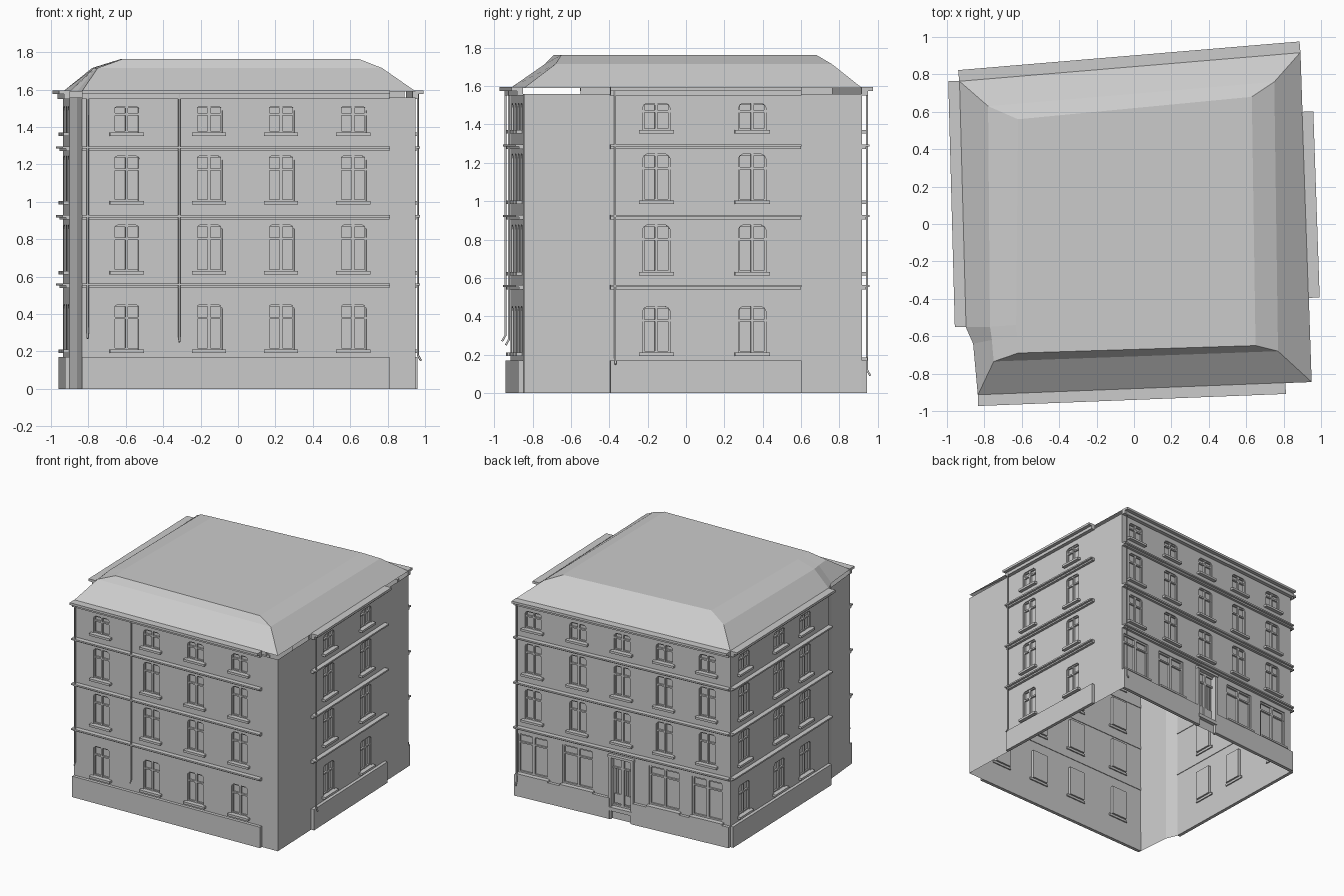
import bpy, bmesh
from mathutils import Vector

if "Cube" in bpy.data.objects:
    bpy.data.objects.remove(bpy.data.objects["Cube"])

parts = {}


def face(part, pts):
    bm = parts.setdefault(part, bmesh.new())
    bm.faces.new([bm.verts.new(p) for p in pts])


class Facade:
    """Wall plane: axis coordinate t (world x or y), height z, outward depth d."""
    def __init__(self, name, p0, p1, axis):
        self.name, self.axis = name, axis
        self.p0, self.p1 = Vector(p0), Vector(p1)
        self.u = (self.p1 - self.p0).normalized()
        self.n = Vector((self.u.y, -self.u.x))
        self.sign = 1 if self.u[axis] > 0 else -1

    def P(self, t, z, d=0.0):
        s = (t - self.p0[self.axis]) / self.u[self.axis]
        q = self.p0 + self.u * s + self.n * d
        return Vector((q.x, q.y, z))

    def prism(self, part, outline, d0, d1):
        # outline is listed counter-clockwise seen from outside
        n = len(outline)
        a = [self.P(t, z, d0) for t, z in outline]
        b = [self.P(t, z, d1) for t, z in outline]
        part = self.name + "_" + part
        face(part, b)
        face(part, a[::-1])
        for i in range(n):
            j = (i + 1) % n
            face(part, [a[i], a[j], b[j], b[i]])

    def box(self, part, t0, t1, z0, z1, d0, d1):
        if self.sign < 0:
            t0, t1 = max(t0, t1), min(t0, t1)
        self.prism(part, [(t0, z0), (t1, z0), (t1, z1), (t0, z1)], d0, d1)

    def wall(self, openings, top):
        ends = sorted((self.p0[self.axis], self.p1[self.axis]))
        ts = sorted(set(ends) | {v for o in openings for v in o[:2]})
        zs = sorted({0, top} | {v for o in openings for v in o[2:]})
        for a, b in zip(ts, ts[1:]):
            for z0, z1 in zip(zs, zs[1:]):
                m, k = (a + b) / 2, (z0 + z1) / 2
                if any(o[0] < m < o[1] and o[2] < k < o[3] for o in openings):
                    continue
                l, r = (a, b) if self.sign > 0 else (b, a)
                face(self.name + "_wall", [self.P(l, z0), self.P(r, z0), self.P(r, z1), self.P(l, z1)])
        # reveals around each opening
        for a, b, z0, z1 in openings:
            c = [(a, z0), (b, z0), (b, z1), (a, z1)]
            for i in range(4):
                (t, z), (s, y) = c[i], c[(i + 1) % 4]
                face(self.name + "_reveals", [self.P(t, z), self.P(s, y), self.P(s, y, -DEEP), self.P(t, z, -DEEP)])

    def window(self, o, transom=0.7, sill=True, clip=0.022, fr=0.009):
        a, b, z0, z1 = o
        m, zt = (a + b) / 2, z0 + (z1 - z0) * transom
        self.box("glass", a, b, z0, z1, -DEEP - 0.002, -DEEP + 0.001)
        f = "window_frames"
        self.box(f, a, a + fr, z0, z1, -DEEP, -0.008)
        self.box(f, b - fr, b, z0, z1, -DEEP, -0.008)
        self.box(f, a, b, z0, z0 + fr, -DEEP, -0.009)
        self.box(f, a, b, z1 - fr, z1, -DEEP, -0.009)
        self.box(f, m - fr * .8, m + fr * .8, z0, z1, -DEEP, -0.006)
        self.box(f, a, b, zt - 0.006, zt + 0.006, -DEEP, -0.007)
        if clip:  # softened top corners
            for t, k in ((a, 1), (b, -1)):
                tri = [(t, z1), (t, z1 - clip), (t + k * clip * .35, z1 - clip * .35), (t + k * clip, z1)]
                self.prism("lintel_corners", tri if k * self.sign > 0 else tri[::-1], -DEEP, 0)
        if sill:
            self.box("sills", a - 0.02, b + 0.02, z0 - 0.018, z0, -0.01, 0.028)

    def bands(self, t0, t1, gaps=()):
        for z in (0.54, 0.905, 1.272):  # string courses
            self.box("string_courses", t0, t1, z, z + 0.012, -0.005, 0.02)
            self.box("string_courses", t0, t1, z + 0.012, z + 0.024, -0.005, 0.038)
        self.box("cornice", t0, t1, 1.55, 1.575, -0.002, 0.03)
        self.box("cornice", t0, t1, 1.575, 1.594, -0.002, 0.058)
        cuts = [t0, *gaps, t1]
        for a, b in zip(cuts[::2], cuts[1::2]):
            self.box("plinth", a, b, 0, 0.17, -0.002, 0.025)

    def pipe(self, t, zlow):
        cu = bpy.data.curves.new(self.name + "_downpipe", 'CURVE')
        cu.dimensions, cu.bevel_depth, cu.bevel_resolution = '3D', 0.006, 1
        cu.use_fill_caps = True
        sp = cu.splines.new('POLY')
        pts = [(1.575, 0.028), (zlow + 0.03, 0.028), (zlow, 0.045)]
        sp.points.add(len(pts) - 1)
        for p, (z, d) in zip(sp.points, pts):
            p.co = (*self.P(t, z, d), 1)
        ob = bpy.data.objects.new(cu.name, cu)
        bpy.context.collection.objects.link(ob)


DEEP, TOP = 0.022, 1.558
ROWS = [(0.21, 0.45), (0.63, 0.875), (1.003, 1.245), (1.37, 1.51)]

# Footprint, counter-clockwise from the front left corner
FOOT = [(-0.835, -0.915), (0.95, -0.845), (0.89, 0.918), (-0.935, 0.765), (-0.90, -0.55), (-0.86, -0.64)]
front = Facade("front", FOOT[0], FOOT[1], 0)
right = Facade("right", FOOT[1], FOOT[2], 1)
back = Facade("back", FOOT[2], FOOT[3], 0)
left = Facade("left", FOOT[3], FOOT[4], 1)
corner_a = Facade("corner_bevel", FOOT[4], FOOT[5], 1)
corner_b = Facade("corner_return", FOOT[5], FOOT[0], 1)

# Plain window walls
for f, cols in ((front, (-0.595, -0.155, 0.23, 0.615)), (right, (-0.155, 0.345)), (left, (-0.235, 0.11, 0.58))):
    ops = [(c - 0.071, c + 0.071, a, b) for c in cols for a, b in ROWS]
    f.wall(ops, TOP)
    for o in ops:
        f.window(o)
corner_a.wall([], TOP)
corner_b.wall([], TOP)

# Back wall: shop windows and a central door under three window rows
cols = (-0.74, -0.375, -0.015, 0.36, 0.74)
upper = [(c - 0.071, c + 0.071, a, b) for c in cols for a, b in ROWS[1:]]
shops = [(c - 0.13, c + 0.13, 0.185, 0.5) for c in cols if abs(c) > 0.1]
door = (-0.11, 0.08, 0.10, 0.5)
back.wall(upper + shops + [door], TOP)
for o in upper:
    back.window(o)
for o in shops:
    back.window(o, 0.78, False, 0, 0.012)
    back.box("shop_sills", o[0] - 0.01, o[1] + 0.01, 0.17, 0.185, -0.01, 0.03)
back.window(door, 0.78, False, 0, 0.014)
for c in (-0.06, 0.03):  # door panels and grille bars
    back.box("door_panels", c - 0.028, c + 0.028, 0.125, 0.2, -DEEP, -0.012)
    for k in (-0.018, 0, 0.018):
        back.box("door_grille", c + k - 0.002, c + k + 0.002, 0.2, 0.4, -DEEP, -0.016)
for t in (door[0], door[1]):
    back.box("door_jambs", t - 0.012, t + 0.012, 0, 0.51, -0.01, 0.022)
back.box("door_head", door[0] - 0.015, door[1] + 0.015, 0.5, 0.52, -0.01, 0.028)
back.box("door_step", door[0], door[1], 0.07, 0.10, -0.02, 0.03)

# Plinths, string courses and cornices
front.bands(-0.835, 0.81)
right.bands(-0.395, 0.6)
back.bands(-0.935, 0.89, (door[0], door[1]))
left.bands(-0.55, 0.765)

# Rainwater pipes
front.pipe(-0.805, 0.27)
front.pipe(-0.315, 0.25)
right.pipe(-0.37, 0.15)
back.pipe(0.865, 0.09)

# Roof: eaves ring, shoulder ring, flat top
rings = [[(*p, 1.59) for p in FOOT],
         [(x, y, 1.715) for x, y in ((-0.75, -0.735), (0.77, -0.68), (0.75, 0.76), (-0.78, 0.63), (-0.77, -0.55), (-0.76, -0.62))],
         [(x, y, 1.762) for x, y in ((-0.62, -0.69), (0.65, -0.65), (0.63, 0.68), (-0.62, 0.56), (-0.63, -0.54), (-0.625, -0.6))]]
for lo, hi in zip(rings, rings[1:]):
    for i in range(6):
        j = (i + 1) % 6
        face("roof", [lo[i], lo[j], hi[j], hi[i]])
face("roof", rings[-1])

# Turn the gathered faces into objects
for name, bm in parts.items():
    bmesh.ops.remove_doubles(bm, verts=bm.verts, dist=1e-5)
    me = bpy.data.meshes.new(name)
    bm.to_mesh(me)
    bm.free()
    bpy.context.collection.objects.link(bpy.data.objects.new(name, me))
